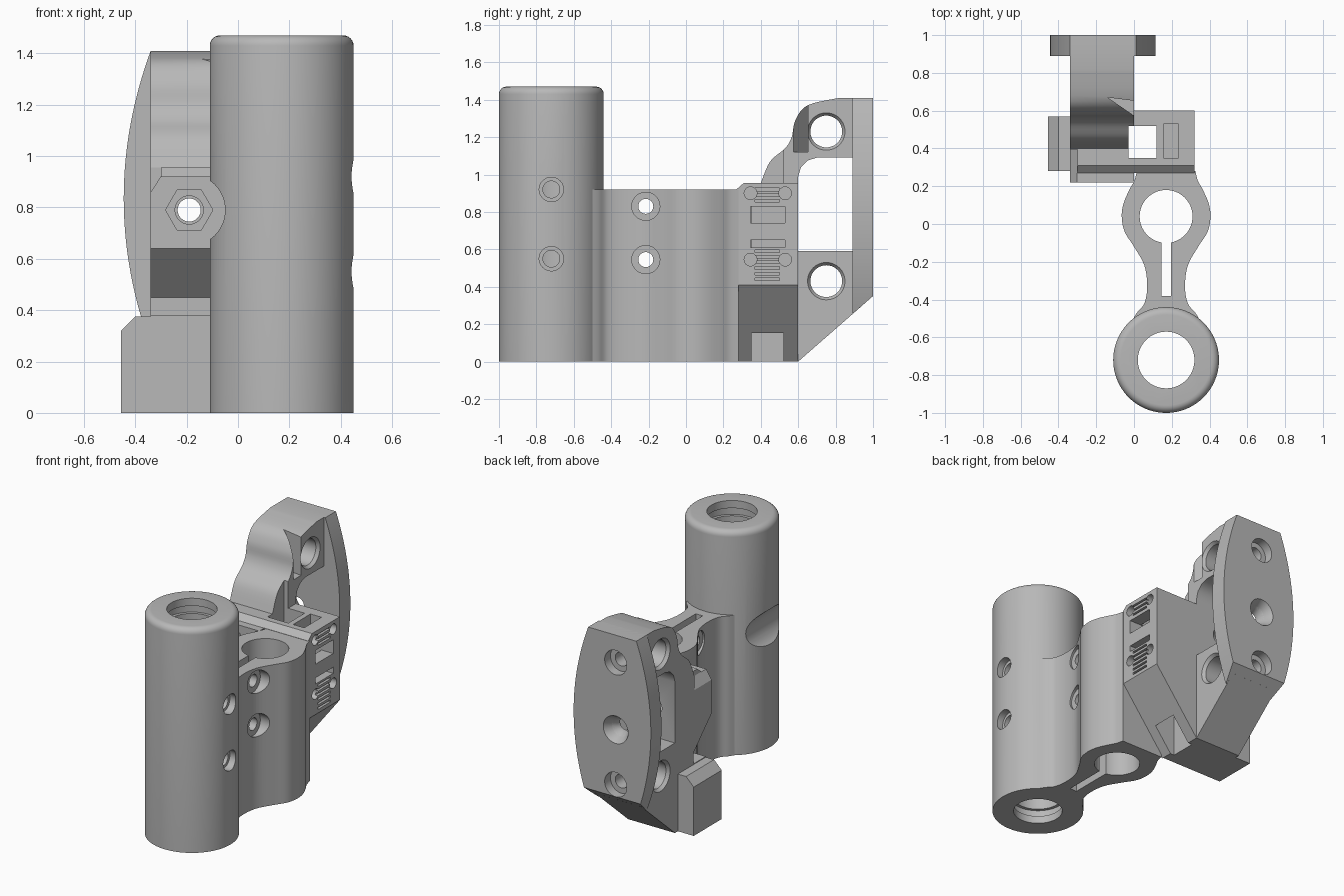
import bpy, bmesh, math
from mathutils import Vector

cube = bpy.data.objects.get("Cube")
if cube:
    bpy.data.objects.remove(cube)

grey = bpy.data.materials.new("plain grey")
grey.use_nodes = True
COLOUR = (0.48, 0.48, 0.48, 1)
grey.diffuse_color = COLOUR
grey.node_tree.nodes["Principled BSDF"].inputs["Base Color"].default_value = COLOUR


def place(axis, p, d):
    u, v = p
    return {"x": (d, u, v), "y": (u, d, v), "z": (u, v, d)}[axis]


def loft(name, axis, rings):
    """Closed solid through (outline, depth) rings along an axis."""
    bm = bmesh.new()
    loops = [[bm.verts.new(place(axis, p, d)) for p in pts] for pts, d in rings]
    n = len(loops[0])
    for a, b in zip(loops, loops[1:]):
        for i in range(n):
            j = (i + 1) % n
            bm.faces.new((a[i], a[j], b[j], b[i]))
    bm.faces.new(loops[0])
    bm.faces.new(loops[-1])
    bmesh.ops.recalc_face_normals(bm, faces=bm.faces)
    mesh = bpy.data.meshes.new(name)
    bm.to_mesh(mesh)
    bm.free()
    mesh.materials.append(grey)
    ob = bpy.data.objects.new(name, mesh)
    bpy.context.collection.objects.link(ob)
    return ob


def prism(name, axis, pts, a, b):
    return loft(name, axis, [(pts, a), (pts, b)])


def box(x0, x1, y0, y1, z0, z1):
    return prism("cutter", "z", [(x0, y0), (x1, y0), (x1, y1), (x0, y1)], z0, z1)


def circle(c, r, n=48):
    return [(c[0] + r * math.cos(2 * math.pi * i / n),
             c[1] + r * math.sin(2 * math.pi * i / n)) for i in range(n)]


def turned(name, axis, c, profile, n=48):
    """Round solid from (radius, depth) pairs."""
    return loft(name, axis, [(circle(c, r, n), d) for r, d in profile])


def hole(axis, c, r, a, b, n=48):
    return turned("cutter", axis, c, [(r, a), (r, b)], n)


def cut(ob, *cutters):
    for c in cutters:
        c.hide_render = True
        m = ob.modifiers.new("cut", "BOOLEAN")
        m.operation, m.solver, m.object = "DIFFERENCE", "EXACT", c
        bpy.context.view_layer.objects.active = ob
        bpy.ops.object.modifier_apply(modifier=m.name)
        bpy.data.objects.remove(c)


def smooth_path(pts, steps=5):
    """Catmull-Rom curve through the points."""
    p = [Vector(q) for q in [pts[0]] + pts + [pts[-1]]]
    out = []
    for a, b, c, d in zip(p, p[1:], p[2:], p[3:]):
        for i in range(steps):
            t = i / steps
            out.append(tuple(0.5 * (2 * b + (c - a) * t + (2 * a - 5 * b + 4 * c - d) * t**2
                                    + (3 * b - a - 3 * c + d) * t**3)))
    return out + [pts[-1]]


CX = 0.17            # centre line of tube and clamp
SCREW_X = -0.19      # centre line of mounting screws
MID = 0.79
NUT_Z = (0.43, 1.23)


def driver_channel():
    return hole("y", (SCREW_X, MID), 0.14, -1.1, 0.22, 64)


def cable_hole():
    return box(-0.03, 0.12, 0.35, 0.52, -0.1, 1.6)


# Main tube with rounded top rim, grooved bore and side screw holes
tube_c = (CX, -0.72)
rim = [(0.24 + 0.04 * math.cos(a), 1.43 + 0.04 * math.sin(a))
       for a in [i * math.pi / 12 for i in range(7)]]
tube = turned("main_tube", "z", tube_c, [(0.28, 0)] + rim, 96)
cut(tube, turned("cutter", "z", tube_c, [
    (0.15, -0.1), (0.15, 0.05), (0.17, 0.05), (0.17, 0.1), (0.15, 0.1),
    (0.15, 1.37), (0.17, 1.37), (0.17, 1.42), (0.15, 1.42), (0.15, 1.6)], 64),
    driver_channel())
for z in (0.55, 0.92):
    cut(tube, turned("cutter", "x", (-0.72, z), [
        (0.045, CX), (0.045, 0.4), (0.065, 0.4), (0.065, 0.6)]))

# Split clamp neck
half = smooth_path([(0.19, -0.53), (0.155, -0.47), (0.115, -0.42), (0.1, -0.33),
                    (0.115, -0.22), (0.17, -0.12), (0.22, -0.04), (0.235, 0.04),
                    (0.225, 0.11), (0.195, 0.18), (0.168, 0.23), (0.155, 0.28)])
outline = [(CX + x, y) for x, y in half] + [(CX - x, y) for x, y in reversed(half)]
neck = prism("clamp_neck", "z", outline, 0, 0.92)
cut(neck, hole("z", (CX, 0.04), 0.14, -0.1, 1.1, 64),
    box(CX - 0.025, CX + 0.025, -0.38, 0, -0.1, 1.1), driver_channel())
for z in (0.545, 0.83):
    cut(neck, turned("cutter", "x", (-0.215, z), [
        (0.075, -0.3), (0.075, CX - 0.09), (0.04, CX - 0.09),
        (0.04, CX + 0.09), (0.075, CX + 0.09), (0.075, 0.6)]))

# Cable housing with sloped underside
housing = prism("cable_housing", "y", [(0, 0), (0.32, 0.41), (0.32, 0.955), (0, 0.955)], 0.27, 0.6)
cut(housing, cable_hole(),
    prism("cutter", "x", [(0.2, 0.86), (0.31, 0.956), (0.31, 1.1), (0.2, 1.1)], -0.1, 0.5),
    box(0.155, 0.235, 0.35, 0.53, 0.58, 1.1))
for z0, z1 in ((0.61, 0.65), (0.74, 0.83)):
    cut(housing, box(0.2, 0.4, 0.345, 0.53, z0, z1))
for z in (0.44, 0.47, 0.5, 0.53, 0.56, 0.59, 0.86, 0.89, 0.92):
    cut(housing, box(0.3, 0.4, 0.37, 0.5, z - 0.007, z + 0.007))
for y in (0.345, 0.53):
    for z in (0.545, 0.9):
        cut(housing, hole("x", (y, z), 0.034, 0.27, 0.4, 24))

# Arm with nut seat, window and curved crown
crown = smooth_path([(0.82, 1.41), (0.65, 1.37), (0.585, 1.29), (0.565, 1.2),
                     (0.53, 1.14), (0.45, 1.07), (0.4, 0.955)])
arm = prism("arm", "x", [(0.28, 0), (0.6, 0), (0.95, 0.306), (0.95, 1.41)] + crown +
            [(0.31, 0.955), (0.27, 0.92), (0.22, 0.92), (0.22, 0.64), (0.41, 0.45),
             (0.41, 0.38), (0.28, 0.38)], -0.34, 0)
window = [(0.6, 0.59), (0.89, 0.59), (0.89, 1.09), (0.7, 1.09), (0.65, 1.075),
          (0.615, 1.04), (0.6, 0.99)]
cut(arm, prism("cutter", "x", window, -0.6, 0.3), cable_hole(),
    hole("y", (SCREW_X, MID), 0.055, 0.1, 0.8),
    hole("y", (SCREW_X, MID), 0.092, 0.1, 0.3, 6),
    prism("cutter", "y", [(-0.4, 0.85), (-0.34, 0.86), (-0.3, 0.921), (-0.3, 1.0), (-0.4, 1.0)],
          0.1, 0.395),
    prism("cutter", "z", [(-0.14, 0.67), (0.02, 0.56), (0.02, 0.65)], 1.12, 1.6))
for z in NUT_Z:
    cut(arm, turned("cutter", "x", (0.75, z), [
        (0.1, -0.4), (0.1, -0.34), (0.085, -0.32), (0.085, -0.02), (0.1, 0), (0.1, 0.1)]),
        hole("y", (SCREW_X, z), 0.045, 0.75, 1.1))

# Curved mounting flange
arc = [(0.175 + 0.105 * (1 - t * t), 0.835 + 0.575 * t) for t in [i / 16 - 1 for i in range(33)]]
flange = prism("mounting_flange", "y", [(-0.165 + w, z) for w, z in arc] +
               [(-0.165 - w, z) for w, z in reversed(arc)], 0.89, 1.0)
cut(flange, prism("cutter", "x", [(0.5, -0.0875), (1.1, 0.4375), (1.1, -0.2)], -1, 1))
for z in NUT_Z:
    screw = [(0.045, 0.7), (0.045, 0.94), (0.08, 0.94), (0.08, 1.1)]
    cut(flange, turned("cutter", "y", (SCREW_X, z), screw))
    cut(arm, turned("cutter", "y", (SCREW_X, z), screw))
cone = [(0.045, 0.85), (0.045, 0.92), (0.09, 1.0), (0.09, 1.1)]
cut(flange, turned("cutter", "y", (SCREW_X, MID), cone))
cut(arm, turned("cutter", "y", (SCREW_X, MID), cone))

# Side foot block with bevelled top edge
foot = prism("side_foot", "y", [(-0.455, 0), (-0.33, 0), (-0.33, 0.375), (-0.4, 0.375),
                                (-0.455, 0.32)], 0.28, 0.57)

for ob in (tube, neck, housing, arm, flange, foot):
    bpy.ops.object.select_all(action="DESELECT")
    ob.select_set(True)
    bpy.context.view_layer.objects.active = ob
    bpy.ops.object.shade_smooth_by_angle(angle=math.radians(30))
